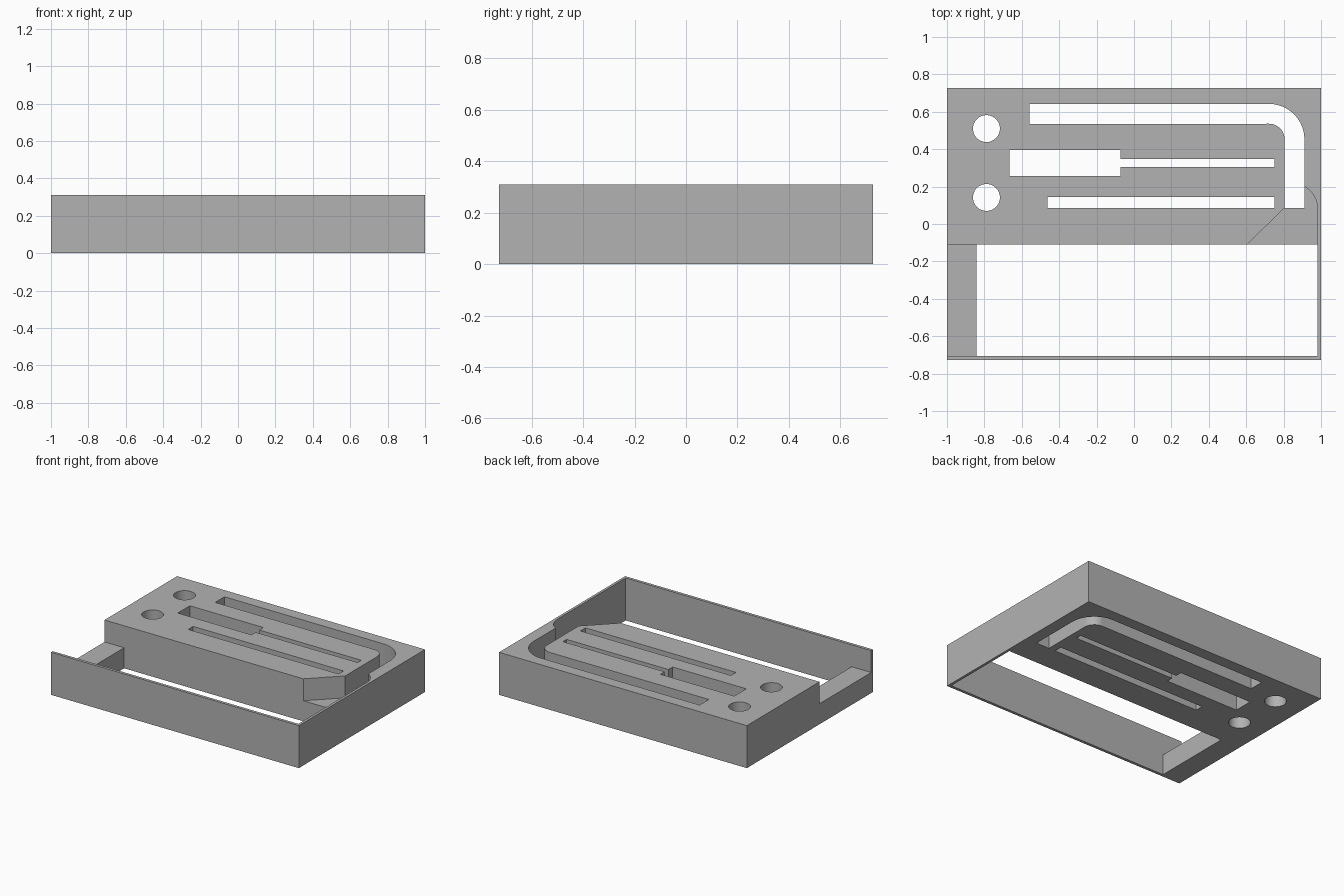
import bpy, bmesh
from math import sin, cos, radians

cube = bpy.data.objects.get("Cube")
if cube:
    bpy.data.objects.remove(cube, do_unlink=True)

HALF_Y, HEIGHT, FLOOR = 0.727, 0.31, 0.15
FRONT, WALL_Y, WALL_X, LEDGE = -0.11, -0.706, 0.981, -0.842
SLOT_END = 0.086

grey = bpy.data.materials.new("light grey")
grey.use_nodes = True
colour = (0.45, 0.45, 0.45, 1)
grey.diffuse_color = colour
grey.node_tree.nodes["Principled BSDF"].inputs["Base Color"].default_value = colour


def prism(name, outline, z0, z1):
    """Extrude a flat outline from z0 to z1."""
    bm = bmesh.new()
    face = bm.faces.new([bm.verts.new((x, y, z0)) for x, y in outline])
    top = bmesh.ops.extrude_face_region(bm, geom=[face])["geom"]
    verts = [v for v in top if isinstance(v, bmesh.types.BMVert)]
    bmesh.ops.translate(bm, verts=verts, vec=(0, 0, z1 - z0))
    bmesh.ops.recalc_face_normals(bm, faces=bm.faces)
    mesh = bpy.data.meshes.new(name)
    bm.to_mesh(mesh)
    bm.free()
    mesh.materials.append(grey)
    ob = bpy.data.objects.new(name, mesh)
    bpy.context.collection.objects.link(ob)
    return ob


def rect(x0, x1, y0, y1):
    return [(x0, y0), (x1, y0), (x1, y1), (x0, y1)]


def arc(cx, cy, r, a0, a1, n):
    angles = [radians(a0 + (a1 - a0) * i / n) for i in range(n + 1)]
    return [(cx + r * cos(a), cy + r * sin(a)) for a in angles]


# Solid block
case = prism("case_body", rect(-1, 1, -HALF_Y, HALF_Y), 0, HEIGHT)

# Bent channel, stepped slot, straight slot, round holes and front opening
channel = ([(-0.559, 0.535)] + arc(0.722, 0.453, 0.083, 90, 0, 16)
           + [(0.805, SLOT_END), (0.911, SLOT_END)]
           + arc(0.722, 0.453, 0.189, 0, 90, 24) + [(-0.559, 0.642)])
step = -0.072
stepped = [(-0.666, 0.257), (step, 0.257), (step, 0.305), (0.751, 0.305),
           (0.751, 0.348), (step, 0.348), (step, 0.396), (-0.666, 0.396)]
through = {
    "channel": channel,
    "stepped_slot": stepped,
    "straight_slot": rect(-0.463, 0.751, SLOT_END, 0.144),
    "front_opening": rect(LEDGE, WALL_X, WALL_Y, FRONT),
}
for label, y in (("back_hole", 0.51), ("front_hole", 0.142)):
    through[label] = arc(-0.789, y, 0.072, 0, 352.5, 47)

cutters = [prism(k + "_cutter", o, -0.1, HEIGHT + 0.1) for k, o in through.items()]

# Upper recess: left ledge, chamfered corner and rounded relief by the channel
recess = ([(-1.1, WALL_Y), (WALL_X, WALL_Y)]
          + arc(WALL_X - 0.14, 0.08, 0.14, 0, 66, 14)
          + [(0.85, 0.2), (0.85, 0.1), (0.805, SLOT_END), (0.604, FRONT), (-1.1, FRONT)])
cutters.append(prism("recess_cutter", recess, FLOOR, HEIGHT + 0.1))

for c in cutters:
    c.hide_render = True
    mod = case.modifiers.new(c.name, "BOOLEAN")
    mod.operation = "DIFFERENCE"
    mod.solver = "EXACT"
    mod.object = c

# Bake the cuts and drop the cutters
graph = bpy.context.evaluated_depsgraph_get()
result = bpy.data.meshes.new_from_object(case.evaluated_get(graph))
case.modifiers.clear()
case.data = result
for c in cutters:
    bpy.data.objects.remove(c, do_unlink=True)

# Smooth the curved walls, keep corners sharp
bpy.ops.object.select_all(action="DESELECT")
case.select_set(True)
bpy.context.view_layer.objects.active = case
bpy.ops.object.shade_smooth_by_angle(angle=radians(20))
